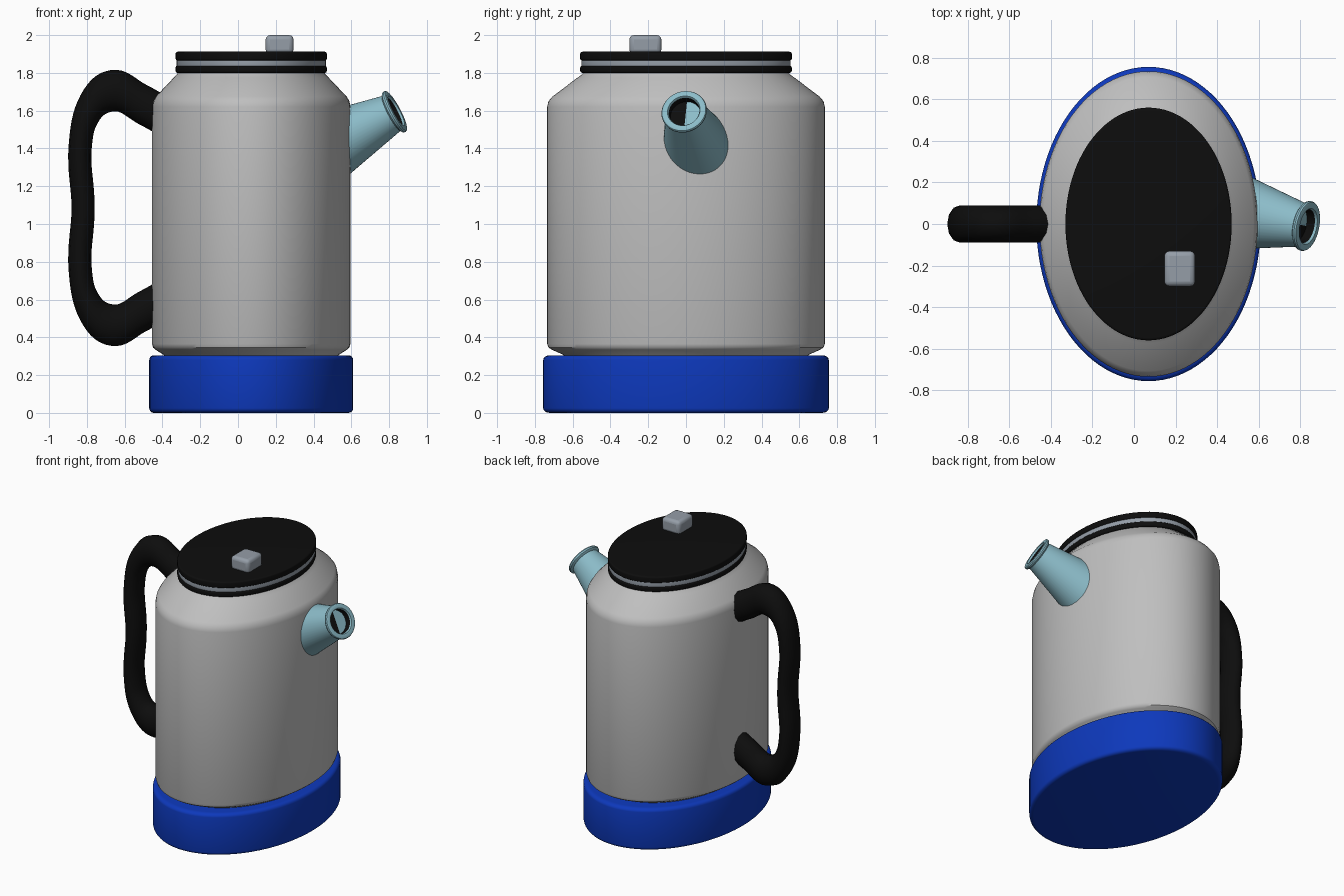
import bpy
import bmesh
import math
from mathutils import Vector

cube = bpy.data.objects.get("Cube")
if cube:
    bpy.data.objects.remove(cube, do_unlink=True)


def material(name, rgb):
    m = bpy.data.materials.new(name)
    m.use_nodes = True
    m.diffuse_color = (*rgb, 1)
    m.node_tree.nodes["Principled BSDF"].inputs["Base Color"].default_value = (*rgb, 1)
    return m


steel = material("light steel", (0.52, 0.52, 0.52))
blue = material("royal blue", (0.004, 0.04, 0.5))
black = material("black plastic", (0.004, 0.004, 0.004))
grey = material("cool grey", (0.3, 0.34, 0.39))
aqua = material("pale aqua", (0.26, 0.5, 0.58))

CENTRE = 0.07   # body axis along x
OVAL = 1.4      # depth to width ratio


def smooth(obj, angle=35):
    bpy.ops.object.select_all(action="DESELECT")
    obj.select_set(True)
    bpy.context.view_layer.objects.active = obj
    bpy.ops.object.shade_smooth_by_angle(angle=math.radians(angle))


def lathe(name, profile, mats, sides=64, oval=1.0):
    """Capped solid of revolution from (radius, height) pairs."""
    bm = bmesh.new()
    rings = []
    for r, z in profile:
        ring = []
        for i in range(sides):
            a = math.tau * i / sides
            ring.append(bm.verts.new((r * math.cos(a), r * math.sin(a) * oval, z)))
        rings.append(ring)
    for low, high in zip(rings, rings[1:]):
        for i in range(sides):
            j = (i + 1) % sides
            bm.faces.new((low[i], low[j], high[j], high[i]))
    bm.faces.new(rings[0][::-1])
    bm.faces.new(rings[-1])
    mesh = bpy.data.meshes.new(name)
    bm.to_mesh(mesh)
    bm.free()
    obj = bpy.data.objects.new(name, mesh)
    bpy.context.collection.objects.link(obj)
    for m in mats:
        mesh.materials.append(m)
    smooth(obj)
    return obj


def disc(name, radius, bottom, top, bevel, mat):
    """Oval disc with rounded edges, on the body axis."""
    arc = [(bevel * (1 - math.sin(t)), bevel * (1 - math.cos(t)))
           for t in (k * math.pi / 8 for k in range(5))]
    lower = [(radius - dx, bottom + dz) for dz, dx in arc]
    lower.sort(key=lambda p: p[1])
    upper = [(r, top + bottom - z) for r, z in reversed(lower)]
    obj = lathe(name, lower + upper, [mat], 96, OVAL)
    obj.location.x = CENTRE
    return obj


# Base, body and lid
disc("base", 0.54, 0, 0.305, 0.025, blue)
body = lathe("body", [(0.455, 0.295), (0.465, 0.308), (0.508, 0.335), (0.52, 0.346),
                      (0.525, 0.365), (0.525, 1.62), (0.52, 1.65), (0.505, 1.675),
                      (0.41, 1.775), (0.395, 1.79), (0.385, 1.805)], [steel], 96, OVAL)
body.location.x = CENTRE
disc("lid_lower", 0.4, 1.8, 1.838, 0.01, black)
disc("lid_band", 0.395, 1.83, 1.872, 0.004, grey)
disc("lid_top", 0.4, 1.865, 1.912, 0.01, black)

# Knob
bpy.ops.mesh.primitive_cube_add(size=1, location=(0.22, -0.215, 1.95))
knob = bpy.context.object
knob.name = "lid_knob"
knob.scale = (0.148, 0.17, 0.1)
bpy.ops.object.transform_apply(location=False, rotation=False, scale=True)
knob.data.materials.append(grey)
bevel = knob.modifiers.new("rounding", "BEVEL")
bevel.width = 0.024
bevel.segments = 3
smooth(knob)

# Spout: tapered tube with a flared rim and a dark mouth
spout = lathe("spout", [(0.205, -0.48), (0.104, -0.02), (0.112, -0.016), (0.12, -0.01),
                        (0.122, 0), (0.118, 0.008), (0.108, 0.012), (0.088, 0.01),
                        (0.082, 0), (0.082, -0.05)], [aqua, black], 48)
for face in spout.data.polygons:
    r = math.hypot(face.center.x, face.center.y)
    if r < 0.083 and -0.06 < face.center.z < -0.001:
        face.material_index = 1
axis = Vector((0.87, -0.18, 0.46))
spout.rotation_mode = "QUATERNION"
spout.rotation_quaternion = axis.to_track_quat("Z", "Y")
spout.location = (0.83, -0.01, 1.595)

# Half flap inside the mouth
flap = lathe("spout_flap", [(0.081, -0.048), (0.081, -0.043)], [aqua, black], 48)
bm = bmesh.new()
bm.from_mesh(flap.data)
bmesh.ops.bisect_plane(bm, geom=bm.verts[:] + bm.edges[:] + bm.faces[:],
                       plane_co=(0, 0, 0), plane_no=(1, 0, 0))
for face in bm.faces:
    face.material_index = 0 if face.calc_center_median().x > 0 else 1
bm.to_mesh(flap.data)
bm.free()
flap.rotation_mode = "QUATERNION"
flap.rotation_quaternion = spout.rotation_quaternion
flap.location = spout.location

# Handle: round tube stretched tall, so its grip is slimmer than its arms
SX, SZ, MID = 0.68, 1.22, 1.085
half = [(-0.41, 0.495), (-0.5, 0.545), (-0.67, 0.62), (-0.79, 0.52),
        (-0.835, 0.33), (-0.82, 0)]
path = half + [(x, -z) for x, z in reversed(half[:-1])]
curve = bpy.data.curves.new("handle", "CURVE")
curve.dimensions = "3D"
curve.bevel_depth = 0.09
curve.bevel_resolution = 4
curve.resolution_u = 8
curve.use_fill_caps = True
spline = curve.splines.new("BEZIER")
spline.bezier_points.add(len(path) - 1)
for point, (x, z) in zip(spline.bezier_points, path):
    point.co = (x / SX, 0, z / SZ)
    point.handle_left_type = point.handle_right_type = "AUTO"
handle = bpy.data.objects.new("handle", curve)
bpy.context.collection.objects.link(handle)
handle.scale = (SX, 1, SZ)
handle.location.z = MID
curve.materials.append(black)
bpy.ops.object.select_all(action="DESELECT")
handle.select_set(True)
bpy.context.view_layer.objects.active = handle
bpy.ops.object.convert(target="MESH")
smooth(bpy.context.object, 40)
